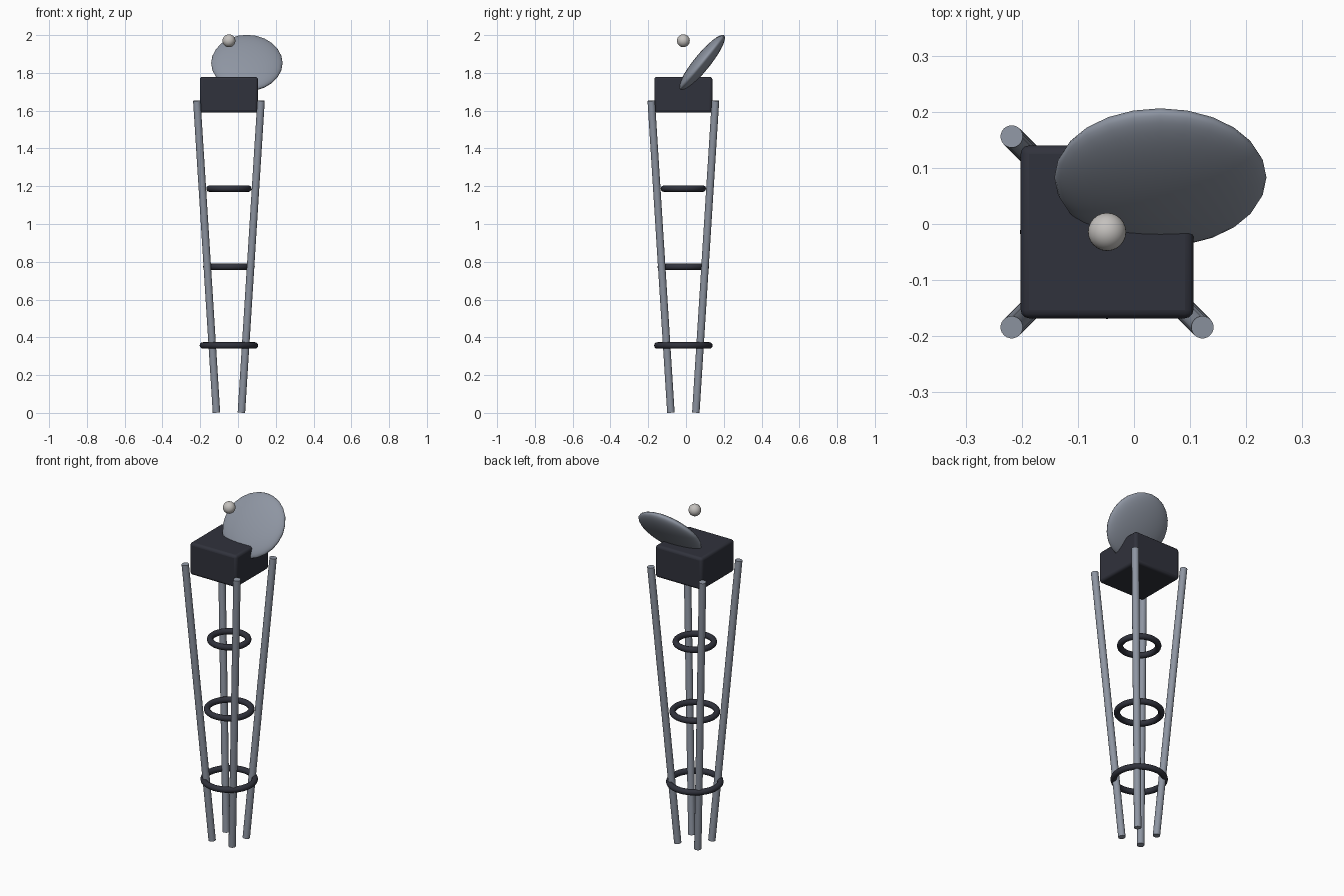
import bpy, math
from mathutils import Vector

if "Cube" in bpy.data.objects:
    bpy.data.objects.remove(bpy.data.objects["Cube"])

CX, CY = -0.048, -0.014   # tower axis


def material(name, col):
    m = bpy.data.materials.new(name)
    m.diffuse_color = (*col, 1)
    m.use_nodes = True
    m.node_tree.nodes["Principled BSDF"].inputs["Base Color"].default_value = m.diffuse_color
    return m


STEEL = material("steel", (0.27, 0.30, 0.36))
DARK = material("dark", (0.03, 0.032, 0.045))
PALE = material("pale", (0.55, 0.53, 0.51))


def finish(name, mat, smooth=True):
    o = bpy.context.object
    o.name = name
    o.data.materials.append(mat)
    if smooth:
        bpy.ops.object.shade_smooth_by_angle(angle=math.radians(40))
    return o


# Four legs splaying outwards towards the top
for name, sx, sy in (("front_left_leg", -1, -1), ("front_right_leg", 1, -1),
                     ("back_left_leg", -1, 1), ("back_right_leg", 1, 1)):
    a = Vector((CX + sx * 0.066, CY + sy * 0.066, 0.002))
    b = Vector((CX + sx * 0.170, CY + sy * 0.170, 1.653))
    d = b - a
    bpy.ops.mesh.primitive_cylinder_add(
        vertices=20, radius=0.02, depth=d.length, location=(a + b) / 2,
        rotation=d.to_track_quat('Z', 'Y').to_euler())
    finish(name, STEEL)

# Bracing rings, shrinking upwards
for name, z, r in (("lower_ring", 0.357, 0.138), ("middle_ring", 0.773, 0.120),
                   ("upper_ring", 1.187, 0.103)):
    bpy.ops.mesh.primitive_torus_add(
        location=(CX, CY, z), major_radius=r, minor_radius=0.017,
        major_segments=40, minor_segments=12)
    finish(name, DARK)

# Bevelled head box
bpy.ops.mesh.primitive_cube_add(size=1, location=(CX, CY, 1.684))
box = bpy.context.object
box.scale = (0.308, 0.308, 0.19)
bpy.ops.object.transform_apply(location=False, rotation=False, scale=True)
bev = box.modifiers.new("bevel", 'BEVEL')
bev.width, bev.segments = 0.015, 3
finish("head_box", DARK)

# Tilted flattened dish
bpy.ops.mesh.primitive_uv_sphere_add(
    segments=24, ring_count=16, radius=1, location=(0.047, 0.083, 1.852),
    rotation=(math.radians(51), 0, 0))
bpy.context.object.scale = (0.189, 0.189, 0.043)
finish("dish", STEEL)

# Floating beacon ball
bpy.ops.mesh.primitive_uv_sphere_add(
    segments=24, ring_count=16, radius=0.034, location=(CX, CY, 1.97))
finish("beacon", PALE)
